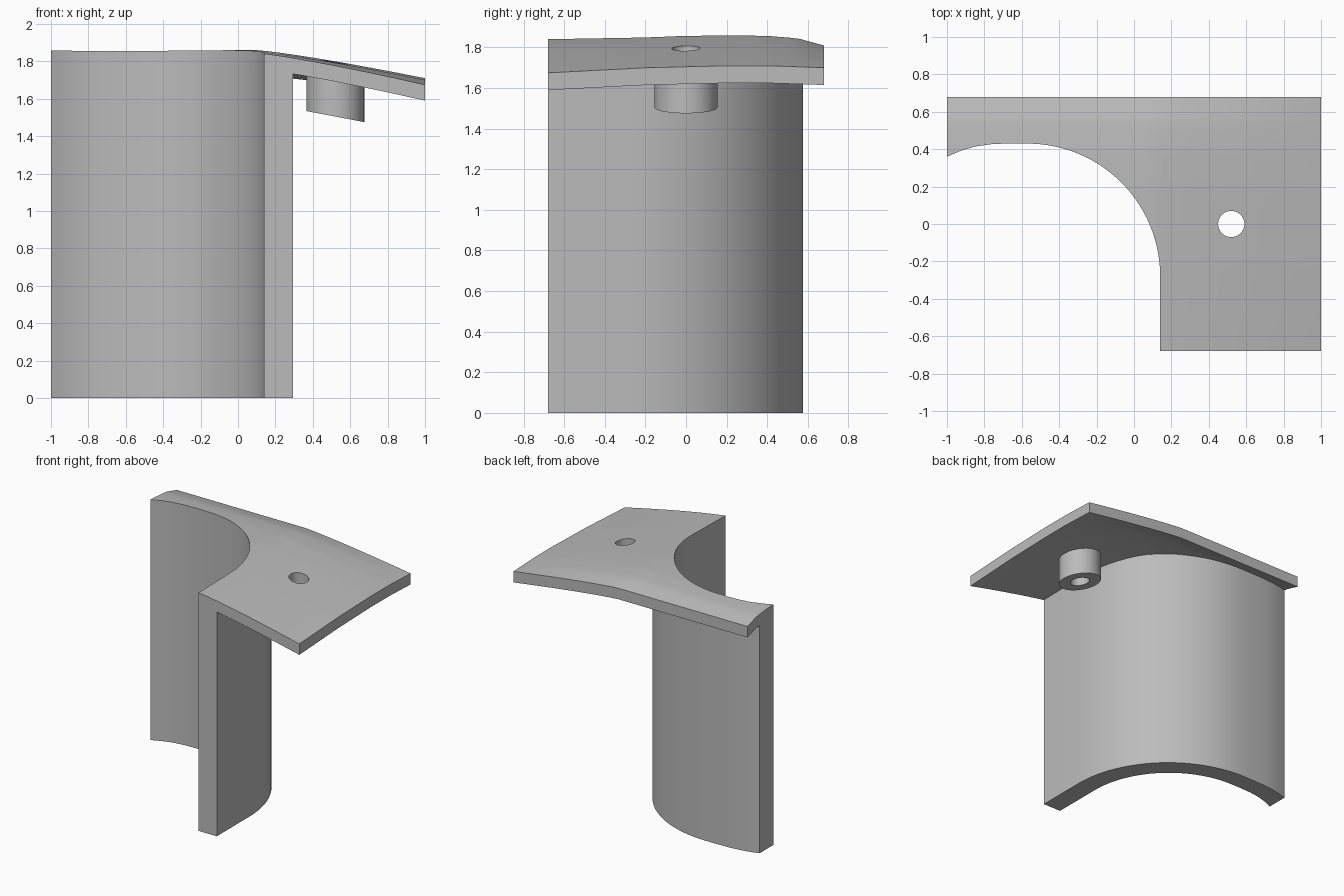
import bpy, bmesh
from math import sin, cos, pi, radians

if "Cube" in bpy.data.objects:
    bpy.data.objects.remove(bpy.data.objects["Cube"], do_unlink=True)

grey = bpy.data.materials.new("plain grey")
grey.use_nodes = True
grey.diffuse_color = (0.5, 0.5, 0.5, 1)
grey.node_tree.nodes["Principled BSDF"].inputs["Base Color"].default_value = (0.5, 0.5, 0.5, 1)

FRONT, BACK = -0.68, 0.68
THICK = 0.085
HOLE_X, HOLE_R, BOSS_R = 0.52, 0.07, 0.155
# Crown heights across the depth: y, height along the wall, height at the outer edge
CROWN = [(-0.68, 1.845, 1.675), (-0.2, 1.853, 1.70), (0.2, 1.86, 1.71),
         (0.4, 1.857, 1.71), (0.55, 1.845, 1.705), (0.68, 1.81, 1.70)]


def top_z(x, y):
    """Height of the gently domed upper surface."""
    y = min(max(y, FRONT), BACK)
    t = max((x - 0.1) / 0.9, 0) ** 1.2
    for (y0, a0, b0), (y1, a1, b1) in zip(CROWN, CROWN[1:]):
        if y <= y1:
            k = (y - y0) / (y1 - y0)
            a, b = a0 + (a1 - a0) * k, b0 + (b1 - b0) * k
            return a + (b - a) * t


def make_object(name, bm, smooth=True):
    bmesh.ops.recalc_face_normals(bm, faces=bm.faces)
    mesh = bpy.data.meshes.new(name)
    bm.to_mesh(mesh)
    bm.free()
    mesh.materials.append(grey)
    obj = bpy.data.objects.new(name, mesh)
    bpy.context.collection.objects.link(obj)
    return obj


def smooth(obj):
    bpy.ops.object.select_all(action='DESELECT')
    obj.select_set(True)
    bpy.context.view_layer.objects.active = obj
    bpy.ops.object.shade_smooth_by_angle(angle=radians(30))


def prism(name, outline, z0, z1):
    bm = bmesh.new()
    low = [bm.verts.new((x, y, z0)) for x, y in outline]
    high = [bm.verts.new((x, y, z1)) for x, y in outline]
    bm.faces.new(low)
    bm.faces.new(high)
    n = len(low)
    for i in range(n):
        j = (i + 1) % n
        bm.faces.new((low[i], low[j], high[j], high[i]))
    return make_object(name, bm)


def ribbon_solid(bm, sections, closed=False):
    """Skin a run of four-cornered sections into one solid."""
    rings = [[bm.verts.new(p) for p in s] for s in sections]
    pairs = list(zip(rings, rings[1:]))
    if closed:
        pairs.append((rings[-1], rings[0]))
    else:
        bm.faces.new(rings[0])
        bm.faces.new(rings[-1])
    for a, b in pairs:
        for i in range(4):
            j = (i + 1) % 4
            bm.faces.new((a[i], a[j], b[j], b[i]))


def arc(radius_x, radius_y, steps=28):
    return [(-0.57 + radius_x * sin(i / steps * pi / 2),
             -0.28 + radius_y * cos(i / steps * pi / 2)) for i in range(steps + 1)]


# Plan curves of the wall, from the left end round to the front
inner = [(-1, 0.36), (-0.93, 0.39), (-0.85, 0.414), (-0.76, 0.427), (-0.66, 0.431)]
inner += arc(0.71, 0.71) + [(0.14, FRONT)]
outer = [(-1, 0.53), (-0.93, 0.55), (-0.85, 0.565), (-0.76, 0.573), (-0.66, 0.576)]
outer += arc(0.865, 0.857) + [(0.295, FRONT)]

# Curved wall, its top buried in the plate
bm = bmesh.new()
ribbon_solid(bm, [[(*p, 0), (*q, 0), (*q, top_z(*q) - THICK / 2), (*p, top_z(*p) - THICK / 2)]
                  for p, q in zip(inner, outer)])
smooth(make_object("curved_wall", bm))

# Domed top plate: a grid surface with a matching underside
bm = bmesh.new()
NX, NY = 40, 34
cols = [-1 + 2 * i / NX for i in range(NX + 1)]
rows = [FRONT + (BACK - FRONT) * j / NY for j in range(NY + 1)]
top = [[bm.verts.new((x, y, top_z(x, y))) for y in rows] for x in cols]
for i in range(NX):
    for j in range(NY):
        bm.faces.new((top[i][j], top[i + 1][j], top[i + 1][j + 1], top[i][j + 1]))
extruded = bmesh.ops.extrude_face_region(bm, geom=bm.faces[:], use_keep_orig=True)
for v in extruded["geom"]:
    if isinstance(v, bmesh.types.BMVert):
        v.co.z -= THICK
plate = make_object("top_plate", bm)

# Cut the plate back to the wall and pierce the hole
circle = [(cos(2 * pi * i / 48), sin(2 * pi * i / 48)) for i in range(48)]
void = prism("wall_cutter", [(-1.2, 0.24)] + inner + [(0.14, -1), (-1.2, -1)], 1, 2.2)
hole = prism("hole_cutter", [(HOLE_X + HOLE_R * c, HOLE_R * s) for c, s in circle], 1, 2.2)
for cutter in (void, hole):
    mod = plate.modifiers.new("cut", 'BOOLEAN')
    mod.operation, mod.solver, mod.object = 'DIFFERENCE', 'EXACT', cutter
bpy.context.view_layer.update()
cut_mesh = bpy.data.meshes.new_from_object(
    plate.evaluated_get(bpy.context.evaluated_depsgraph_get()))
plate.modifiers.clear()
plate.data = cut_mesh
for cutter in (void, hole):
    bpy.data.objects.remove(cutter, do_unlink=True)
smooth(plate)

# Hollow boss under the hole, its lower end sloped like the plate
bm = bmesh.new()
sections = []
for c, s in circle:
    section = []
    for r, upper in ((HOLE_R, False), (BOSS_R, False), (BOSS_R, True), (HOLE_R, True)):
        x, y = HOLE_X + r * c, r * s
        section.append((x, y, top_z(x, y) - THICK / 2 if upper else 1.505 - 0.19 * r * c))
    sections.append(section)
ribbon_solid(bm, sections, closed=True)
smooth(make_object("hollow_boss", bm))
